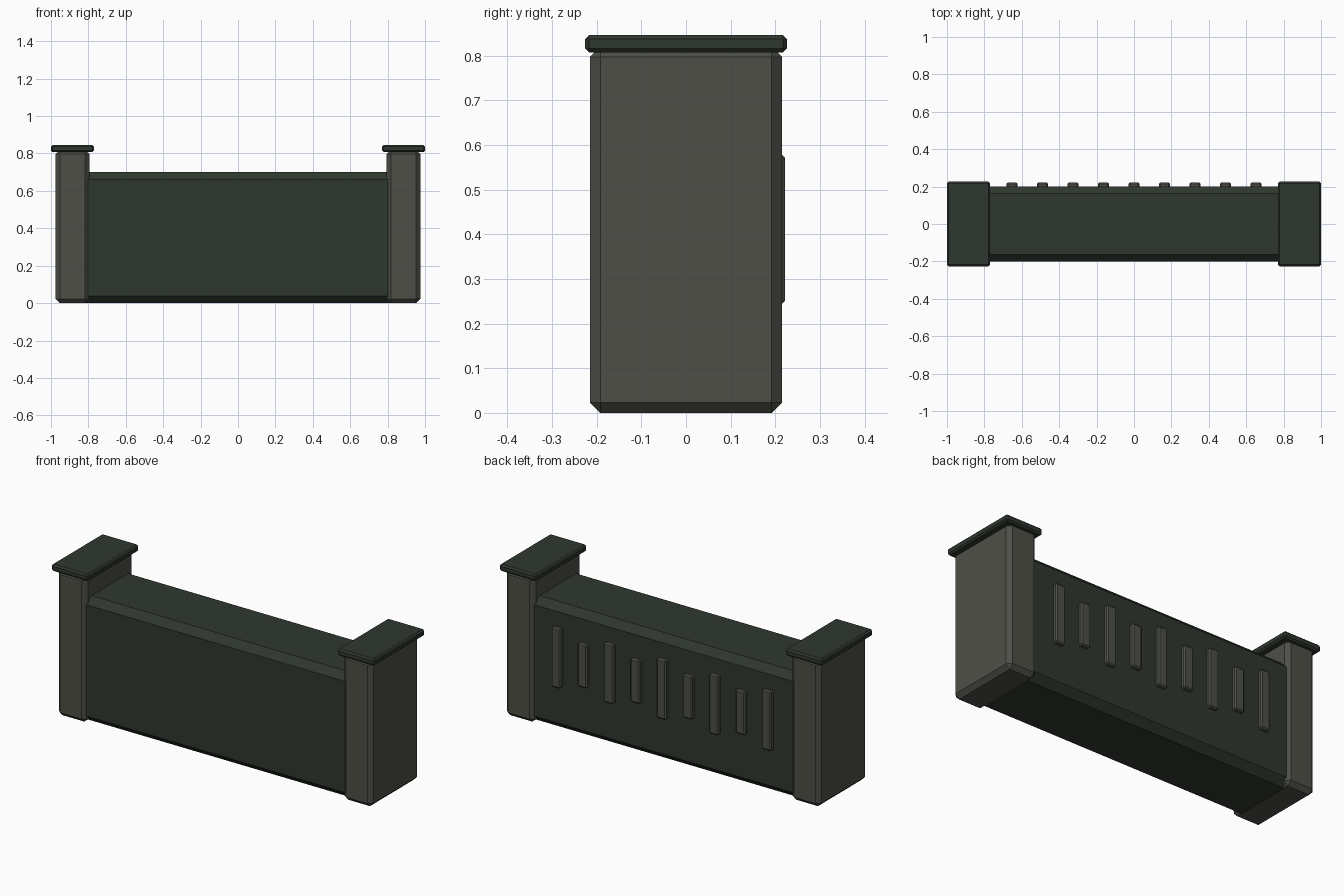
import bpy, bmesh

if "Cube" in bpy.data.objects:
    bpy.data.objects.remove(bpy.data.objects["Cube"])


def material(name, rgb):
    m = bpy.data.materials.new(name)
    m.diffuse_color = (*rgb, 1.0)
    m.use_nodes = True
    m.node_tree.nodes["Principled BSDF"].inputs["Base Color"].default_value = m.diffuse_color
    return m


GREEN = material("dark_green", (0.028, 0.038, 0.028))
GREY = material("warm_grey", (0.076, 0.078, 0.063))


def box(name, x, y, z, mat, bevel):
    """Chamfered box from (min, max) ranges on each axis."""
    bm = bmesh.new()
    bmesh.ops.create_cube(bm, size=1)
    for v in bm.verts:
        v.co = [r[0] if c < 0 else r[1] for c, r in zip(v.co, (x, y, z))]
    bmesh.ops.bevel(bm, geom=bm.edges[:], offset=bevel, segments=1,
                    affect='EDGES', profile=0.5)
    bmesh.ops.recalc_face_normals(bm, faces=bm.faces[:])
    me = bpy.data.meshes.new(name)
    bm.to_mesh(me)
    bm.free()
    me.materials.append(mat)
    ob = bpy.data.objects.new(name, me)
    bpy.context.collection.objects.link(ob)
    return ob


# Long wall between the posts, ends buried inside them
box("wall_body", (-0.92, 0.92), (-0.2, 0.2), (0.001, 0.7), GREEN, 0.038)

# End posts with overhanging caps
for side, cx in (("left", -0.885), ("right", 0.885)):
    box(side + "_post", (cx - 0.09, cx + 0.09), (-0.215, 0.215),
        (0.0, 0.82), GREY, 0.023)
    box(side + "_cap", (cx - 0.115, cx + 0.115), (-0.226, 0.226),
        (0.807, 0.846), GREEN, 0.009)

# Raised slats on the back, alternating long and short
for i in range(9):
    x = (i - 4) * 0.163
    h = 0.167 if i % 2 == 0 else 0.122
    box(f"back_slat_{i + 1}", (x - 0.029, x + 0.029), (0.18, 0.222),
        (0.411 - h, 0.411 + h), GREY, 0.007)
